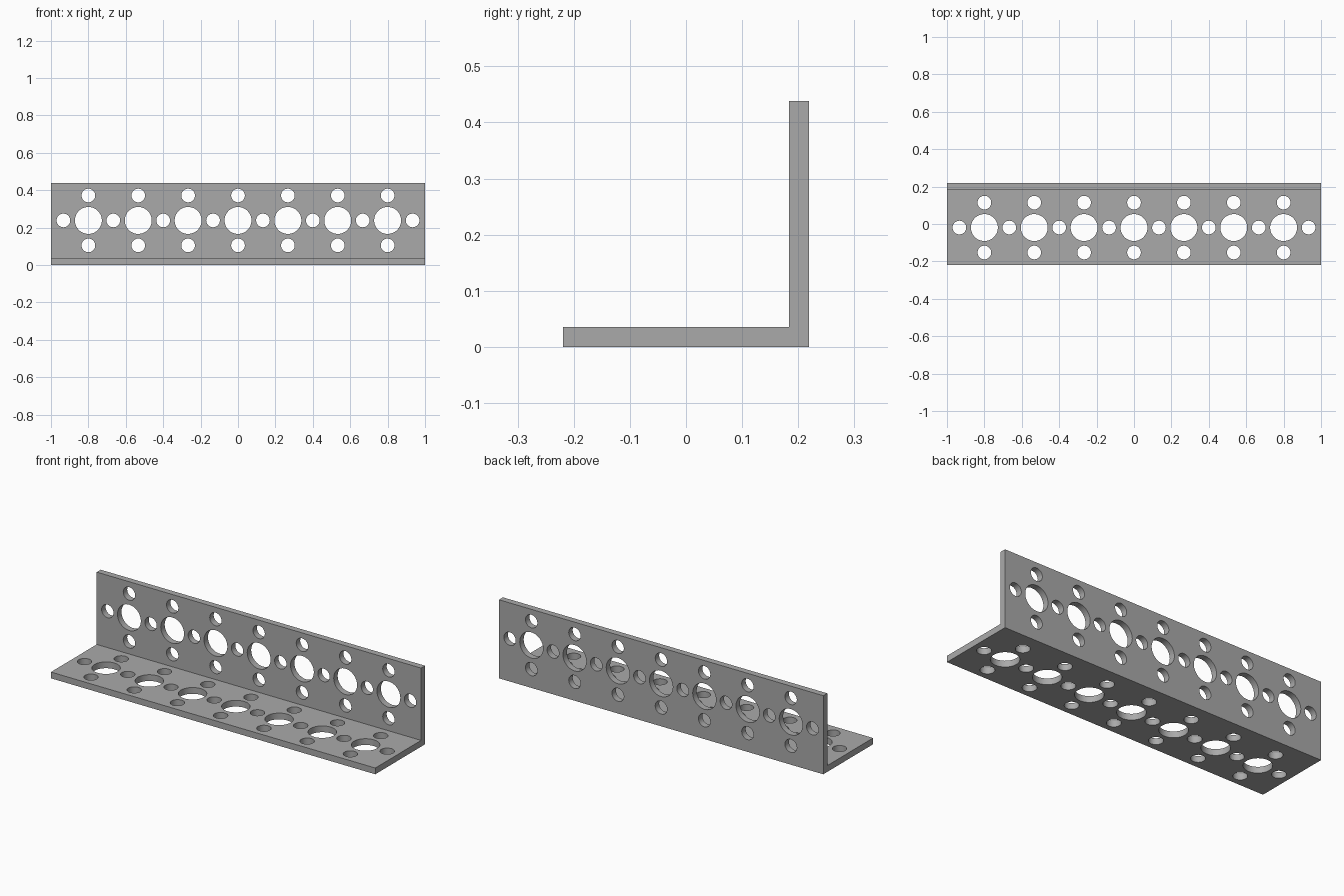
import bpy, bmesh, math
from mathutils import Matrix, Vector

if "Cube" in bpy.data.objects:
    bpy.data.objects.remove(bpy.data.objects["Cube"])

HALF, THICK, PITCH = 0.219, 0.035, 2 / 7.5   # half leg width, plate thickness, hole spacing
BIG, SMALL = 0.072, 0.0365                   # hole radii
LEG_MID = 0.2                                # hole row distance from the free edge

grey = bpy.data.materials.new("grey_metal")
grey.diffuse_color = (0.40, 0.40, 0.40, 1)
grey.use_nodes = True
grey.node_tree.nodes["Principled BSDF"].inputs["Base Color"].default_value = grey.diffuse_color


def make_object(name, bm):
    bmesh.ops.recalc_face_normals(bm, faces=bm.faces)
    mesh = bpy.data.meshes.new(name)
    bm.to_mesh(mesh)
    bm.free()
    mesh.materials.append(grey)
    obj = bpy.data.objects.new(name, mesh)
    bpy.context.collection.objects.link(obj)
    return obj


# L-shaped bar, extruded along x
bm = bmesh.new()
top = 2 * HALF
profile = [(-HALF, 0), (HALF, 0), (HALF, top), (HALF - THICK, top),
           (HALF - THICK, THICK), (-HALF, THICK)]
face = bm.faces.new([bm.verts.new((-1, y, z)) for y, z in profile])
ext = bmesh.ops.extrude_face_region(bm, geom=[face])
bmesh.ops.translate(bm, vec=(2, 0, 0),
                    verts=[v for v in ext["geom"] if isinstance(v, bmesh.types.BMVert)])
bar = make_object("angle_bar", bm)

# Hole pattern shared by both legs: (along, across, radius)
holes = []
for i in range(-3, 4):
    x = i * PITCH
    holes += [(x, 0, BIG), (x, PITCH / 2, SMALL), (x, -PITCH / 2, SMALL)]
holes += [((i - 3.5) * PITCH, 0, SMALL) for i in range(8)]

# Drills through the base leg and the upright leg
bm = bmesh.new()
for x, across, r in holes:
    for centre, turn in (
            (Vector((x, -HALF + LEG_MID + across, THICK / 2)), 0),
            (Vector((x, HALF - THICK / 2, top - LEG_MID + across)), math.pi / 2)):
        bmesh.ops.create_cone(bm, cap_ends=True, segments=48, radius1=r, radius2=r,
                              depth=THICK * 2,
                              matrix=Matrix.Translation(centre) @ Matrix.Rotation(turn, 4, "X"))
drills = make_object("hole_cutter", bm)
drills.hide_render = True

# Cut the holes and shade the round walls smooth
cut = bar.modifiers.new("holes", "BOOLEAN")
cut.operation, cut.solver, cut.object = "DIFFERENCE", "EXACT", drills
bpy.context.view_layer.objects.active = bar
bar.select_set(True)
bpy.ops.object.modifier_apply(modifier=cut.name)
bpy.data.objects.remove(drills)
bpy.ops.object.shade_smooth_by_angle(angle=math.radians(30))
